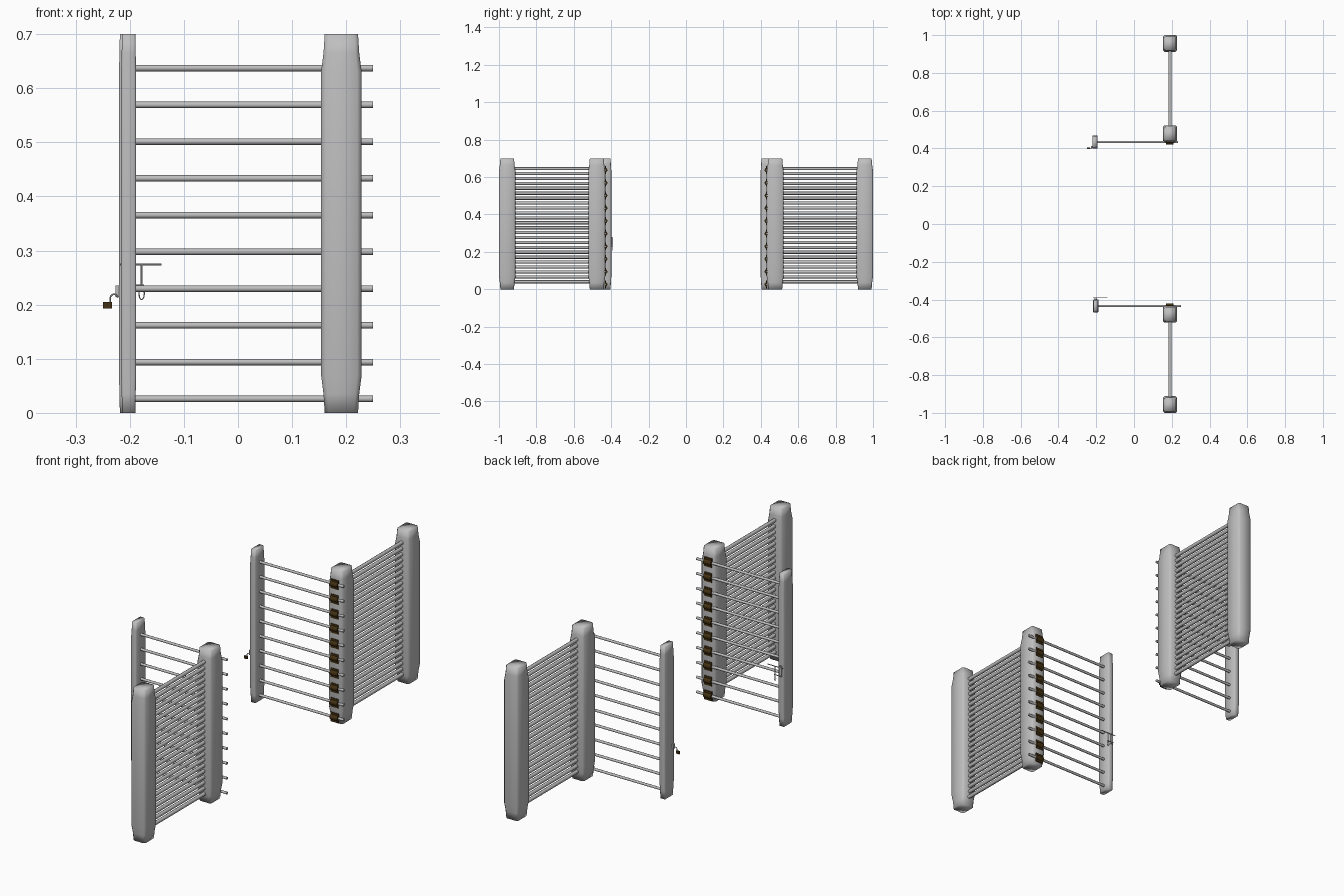
import bpy, bmesh, math
from mathutils import Vector

if "Cube" in bpy.data.objects:
    bpy.data.objects.remove(bpy.data.objects["Cube"])


def material(name, rgb):
    m = bpy.data.materials.new(name)
    m.diffuse_color = (*rgb, 1)
    m.use_nodes = True
    m.node_tree.nodes["Principled BSDF"].inputs["Base Color"].default_value = m.diffuse_color
    return m


GREY = material("weathered_grey", (0.52, 0.52, 0.52))
BROWN = material("dark_brown", (0.055, 0.03, 0.006))


def finish(name, bm, mat, angle=None):
    bmesh.ops.recalc_face_normals(bm, faces=bm.faces)
    me = bpy.data.meshes.new(name)
    bm.to_mesh(me)
    bm.free()
    me.materials.append(mat)
    ob = bpy.data.objects.new(name, me)
    bpy.context.collection.objects.link(ob)
    for p in me.polygons:
        p.use_smooth = True
    if angle:
        bpy.context.view_layer.objects.active = ob
        ob.select_set(True)
        bpy.ops.object.shade_smooth_by_angle(angle=math.radians(angle))
        ob.select_set(False)
    return ob


def post(name, x, y, wx, wy, taper):
    """Upright with softened corners and narrowed ends."""
    bm = bmesh.new()
    rings = []
    for z, k in ((0, taper), (0.035, (1 + 2 * taper) / 3), (0.07, 1),
                 (0.63, 1), (0.665, (1 + 2 * taper) / 3), (0.70, taper)):
        a, b = wx * k / 2, wy * k / 2
        c = min(a, b) * 0.22
        pts = [(a, -b + c), (a, b - c), (a - c, b), (-a + c, b),
               (-a, b - c), (-a, -b + c), (-a + c, -b), (a - c, -b)]
        rings.append([bm.verts.new((x + p, y + q, z)) for p, q in pts])
    for r, s in zip(rings, rings[1:]):
        for i in range(8):
            j = (i + 1) % 8
            bm.faces.new((r[i], r[j], s[j], s[i]))
    bm.faces.new(rings[0])
    bm.faces.new(rings[-1])
    return finish(name, bm, GREY)


def rod(bm, p, q, r, n=8):
    """Round bar between two points."""
    p, q = Vector(p), Vector(q)
    d = q - p
    mat = d.to_track_quat('Z', 'Y').to_matrix().to_4x4()
    mat.translation = (p + q) / 2
    bmesh.ops.create_cone(bm, cap_ends=True, segments=n, radius1=r, radius2=r,
                          depth=d.length, matrix=mat)


def box(bm, c, s):
    v = bmesh.ops.create_cube(bm, size=1)["verts"]
    bmesh.ops.scale(bm, vec=s, verts=v)
    bmesh.ops.translate(bm, vec=c, verts=v)


def ring(bm, c, r, thick, n=12):
    """Hanging ring lying in the xz plane."""
    c = Vector(c)
    pts = [c + Vector((r[0] * math.cos(t), 0, r[1] * math.sin(t)))
           for t in (2 * math.pi * i / n for i in range(n))]
    for i in range(n):
        rod(bm, pts[i], pts[(i + 1) % n], thick, 5)


def strap(bm, y, side, z):
    """Arched band over a gate rail, with flat tabs above and below."""
    x0, x1, r = 0.170, 0.208, 0.012
    prof = []
    for i in range(7):
        t = -math.pi / 2 + math.pi * i / 6
        prof.append((math.cos(t) * r, math.sin(t) * r))
    prof = [(-0.002, -0.021), (0.003, -0.021), (0.003, -0.012)] + prof[1:-1] + \
           [(0.003, 0.012), (0.003, 0.021), (-0.002, 0.021)]
    a, b = ([bm.verts.new((x, y - side * p, z + q)) for p, q in prof] for x in (x0, x1))
    for i in range(len(prof)):
        j = (i + 1) % len(prof)
        bm.faces.new((a[i], a[j], b[j], b[i]))
    bm.faces.new(a)
    bm.faces.new(b)


RAIL_Z = [0.026 + i * 0.0679 for i in range(10)]

for side, tag in ((-1, "front"), (1, "back")):
    # fixed fence posts
    post(tag + "_outer_post", 0.191, side * 0.956, 0.075, 0.089, 0.82)
    post(tag + "_hinge_post", 0.191, side * 0.477, 0.075, 0.091, 0.82)

    # close-set fence rails
    bm = bmesh.new()
    for i in range(24):
        z = 0.04 + i * 0.0263
        rod(bm, (0.191, side * 0.50, z), (0.191, side * 0.93, z), 0.0085)
    finish(tag + "_fence_rails", bm, GREY, 50)

    # open gate: leading upright, rails and straps
    gx = -0.202 if side < 0 else -0.206
    gy = side * 0.434
    post(tag + "_gate_upright", gx, gy, 0.028, 0.070, 0.88)
    bm = bmesh.new()
    for z in RAIL_Z:
        rod(bm, (gx, gy, z), (0.249 if side < 0 else 0.234, gy, z), 0.006)
    finish(tag + "_gate_rails", bm, GREY, 50)
    bm = bmesh.new()
    for z in RAIL_Z:
        strap(bm, side * 0.432, side, z)
    finish(tag + "_gate_straps", bm, BROWN, 40)

# sliding bolt on the front gate
bm = bmesh.new()
y = -0.391
rod(bm, (-0.218, y, 0.274), (-0.141, y, 0.274), 0.002)
rod(bm, (-0.178, y, 0.274), (-0.178, y, 0.235), 0.002)
rod(bm, (-0.208, y, 0.235), (-0.174, y, 0.235), 0.002)
ring(bm, (-0.178, y, 0.220), (0.005, 0.011), 0.0012)
box(bm, (-0.203, -0.397, 0.255), (0.012, 0.008, 0.05))
finish("gate_bolt", bm, GREY, 40)

# hasp and padlock on the back gate
bm = bmesh.new()
y = 0.402
box(bm, (-0.221, y + 0.006, 0.225), (0.011, 0.012, 0.021))
box(bm, (-0.206, y, 0.225), (0.022, 0.004, 0.021))
path = [(-0.236, 0.203), (-0.236, 0.214), (-0.232, 0.219), (-0.226, 0.219), (-0.222, 0.213)]
for (a, b), (c, d) in zip(path, path[1:]):
    rod(bm, (a, y, b), (c, y, d), 0.0016, 6)
finish("gate_hasp", bm, GREY, 40)
bm = bmesh.new()
box(bm, (-0.241, y, 0.199), (0.017, 0.008, 0.012))
finish("padlock", bm, BROWN, 30)
